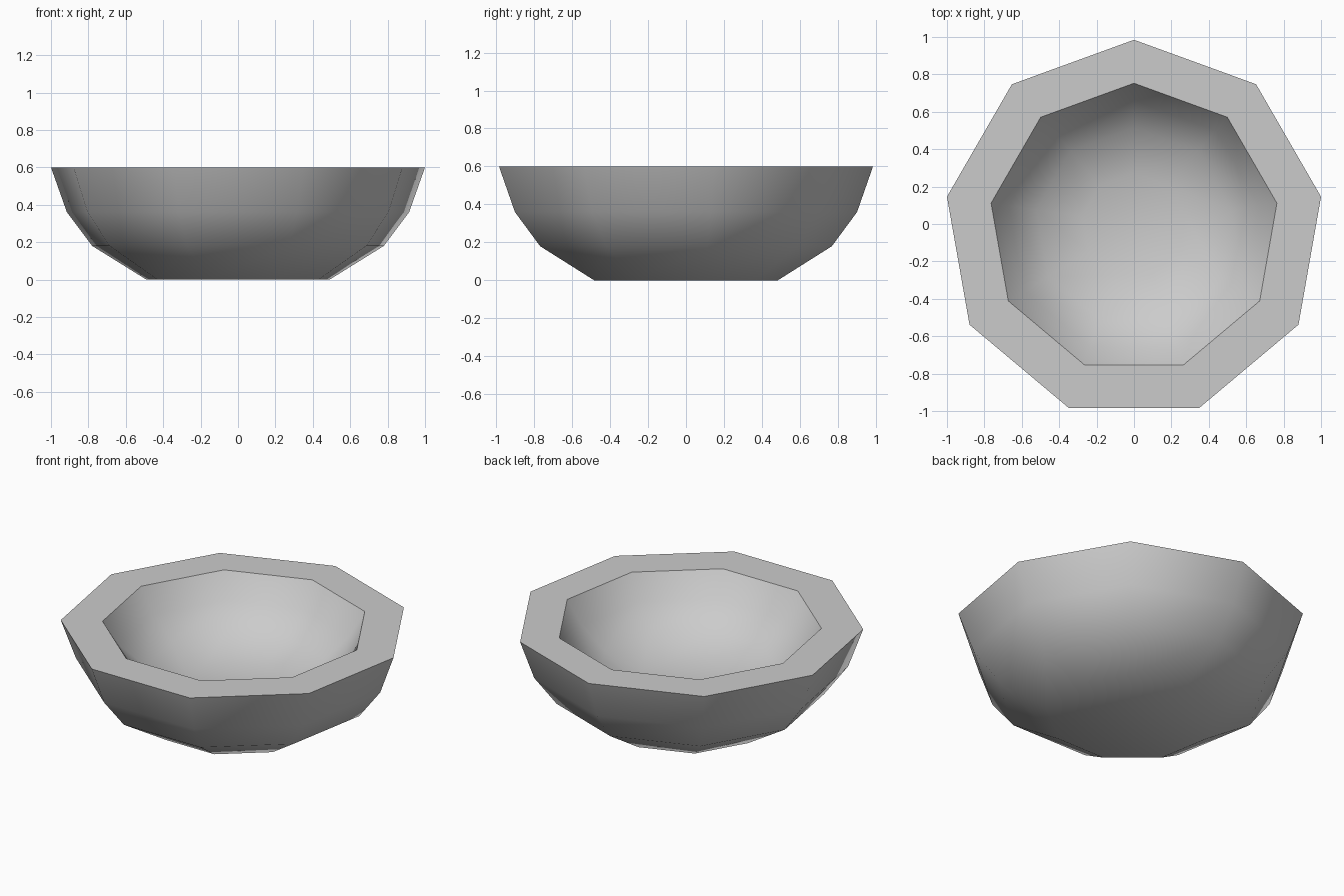
import bpy, bmesh, math

cube = bpy.data.objects.get("Cube")
if cube:
    bpy.data.objects.remove(cube, do_unlink=True)

SIDES = 9
RIM_Z = 0.6
# radius and height of each ring: outside from foot to rim, then down the hollow
OUTER = [(0.498, 0.0), (0.792, 0.18), (0.929, 0.36), (1.0154, RIM_Z)]
INNER = [(0.776, RIM_Z), (0.68, 0.45), (0.53, 0.32), (0.28, 0.235)]

stone = bpy.data.materials.new("light grey")
stone.use_nodes = True
stone.diffuse_color = (0.6, 0.6, 0.6, 1)
stone.node_tree.nodes["Principled BSDF"].inputs["Base Color"].default_value = (0.6, 0.6, 0.6, 1)


def ring(bm, radius, z):
    """Nine-sided ring with a corner at the back, centred on its bounds."""
    shift = (1 - math.cos(math.pi / SIDES)) / 2
    angles = [2 * math.pi * i / SIDES for i in range(SIDES)]
    return [bm.verts.new((-radius * math.sin(a), radius * (math.cos(a) - shift), z))
            for a in angles]


def bridge(bm, low, high):
    """Join two rings with quads."""
    for i in range(SIDES):
        j = (i + 1) % SIDES
        bm.faces.new((low[i], low[j], high[j], high[i]))


# bowl: outer wall up to the rim, across it, then down the hollow
bm = bmesh.new()
rings = [ring(bm, r, z) for r, z in OUTER + INNER]
for low, high in zip(rings, rings[1:]):
    bridge(bm, low, high)
bm.faces.new(reversed(rings[0]))   # foot
bm.faces.new(rings[-1])            # floor of the hollow
bmesh.ops.recalc_face_normals(bm, faces=bm.faces)

# smooth everywhere except along both edges of the flat rim
for f in bm.faces:
    f.smooth = True
for e in bm.edges:
    e.smooth = not all(abs(v.co.z - RIM_Z) < 0.001 for v in e.verts)

mesh = bpy.data.meshes.new("bowl")
bm.to_mesh(mesh)
bm.free()
mesh.materials.append(stone)
bowl = bpy.data.objects.new("bowl", mesh)
bpy.context.collection.objects.link(bowl)
